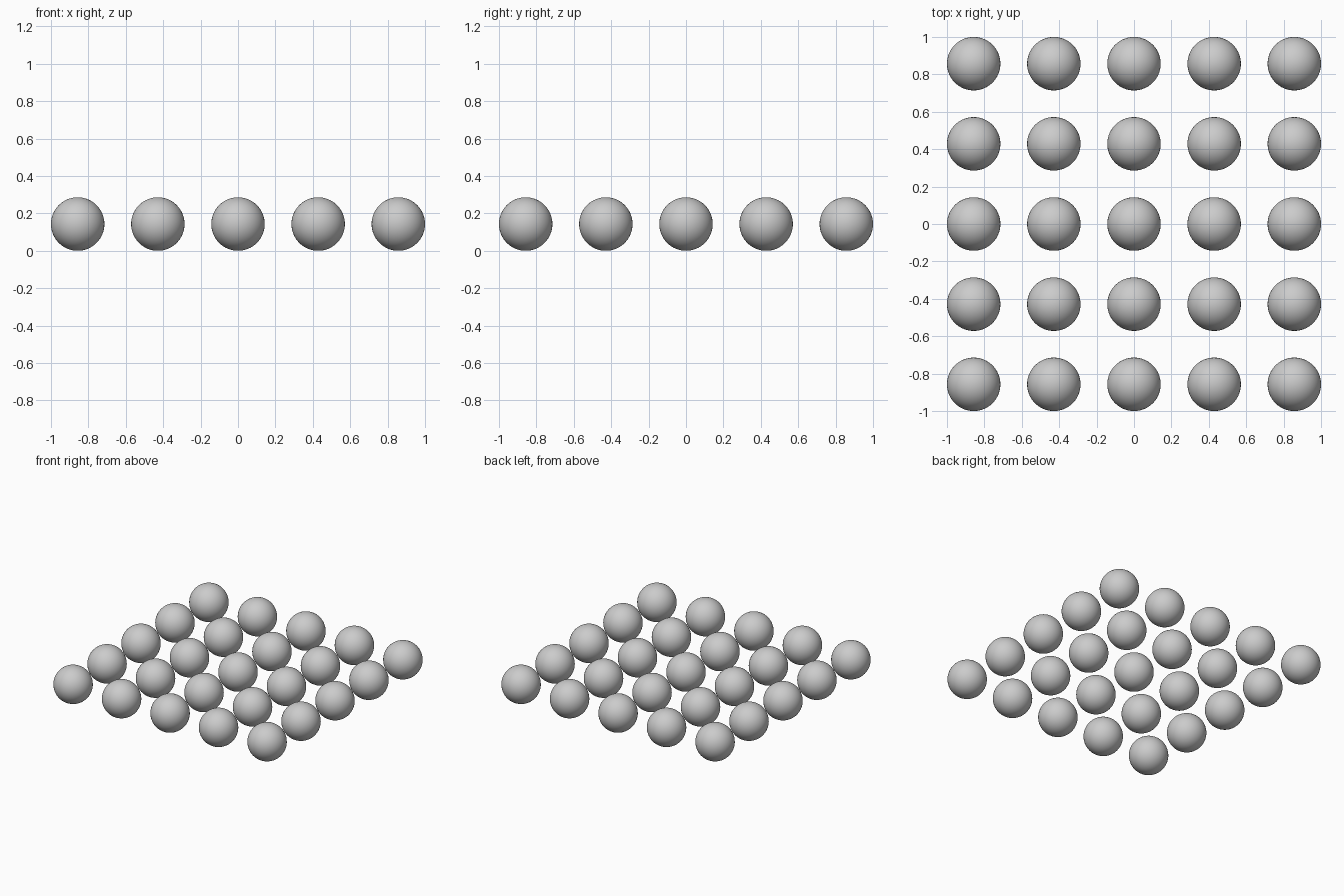
import bpy

if "Cube" in bpy.data.objects:
    bpy.data.objects.remove(bpy.data.objects["Cube"])

COUNT = 5
RADIUS = 1 / 7          # five balls and four gaps span 2 units
PITCH = 3 * RADIUS

# One smooth ball mesh, shared by the whole grid
bpy.ops.mesh.primitive_uv_sphere_add(segments=64, ring_count=32, radius=RADIUS)
first = bpy.context.object
bpy.ops.object.shade_smooth()
mesh = first.data
mesh.name = "ball"
bpy.data.objects.remove(first)

# Square grid of balls resting on the ground plane
half = (COUNT - 1) / 2
for row in range(COUNT):
    for col in range(COUNT):
        ball = bpy.data.objects.new(f"ball_row{row + 1}_col{col + 1}", mesh)
        ball.location = ((col - half) * PITCH, (row - half) * PITCH, RADIUS)
        bpy.context.collection.objects.link(ball)
